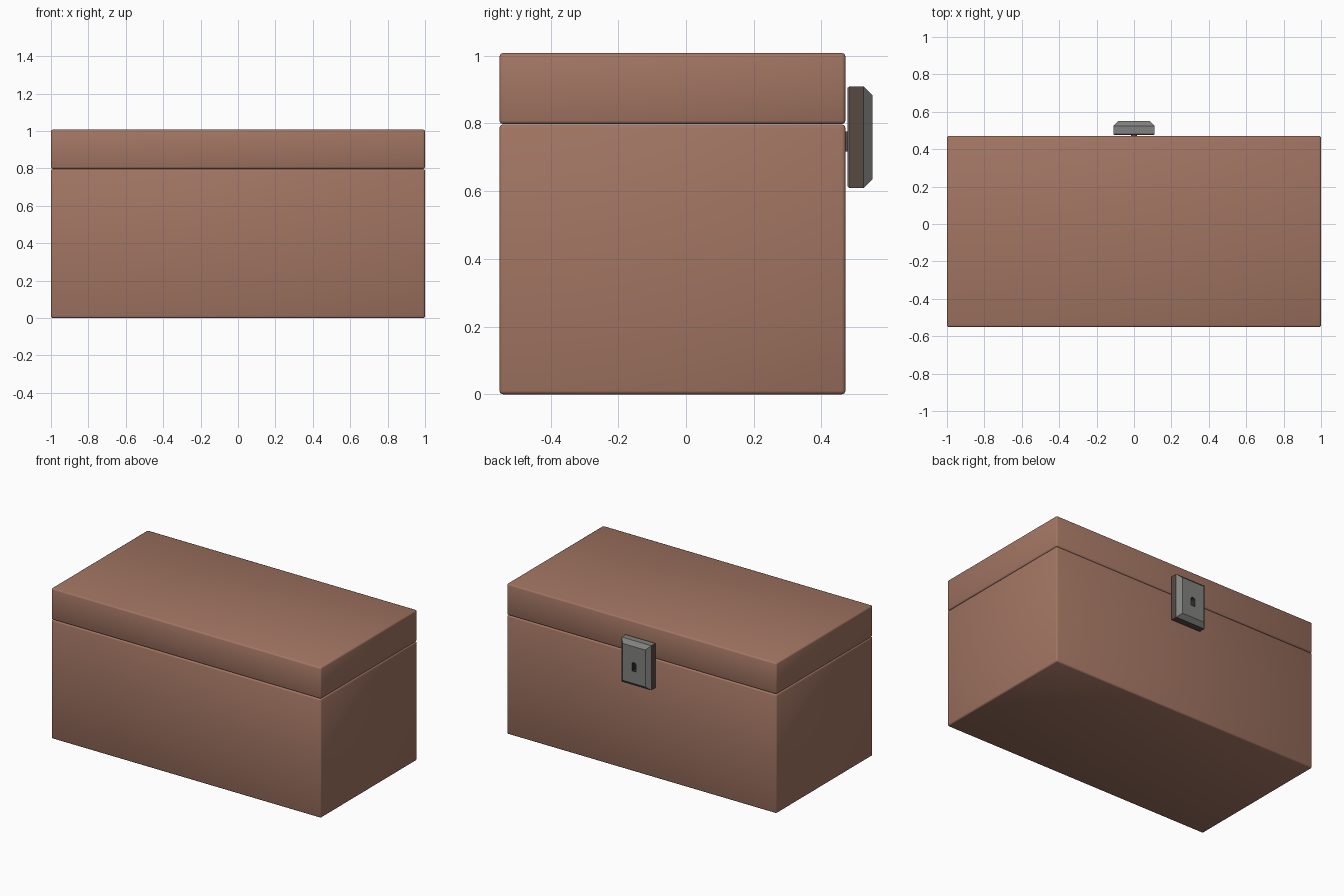
import bpy, bmesh, math

if "Cube" in bpy.data.objects:
    bpy.data.objects.remove(bpy.data.objects["Cube"])


def material(name, rgb):
    m = bpy.data.materials.new(name)
    m.diffuse_color = (*rgb, 1.0)
    m.use_nodes = True
    m.node_tree.nodes["Principled BSDF"].inputs["Base Color"].default_value = m.diffuse_color
    return m


wood = material("brown_wood", (0.36, 0.178, 0.124))
metal = material("grey_metal", (0.22, 0.22, 0.215))
dark_metal = material("dark_brown_metal", (0.098, 0.069, 0.054))
black = material("keyhole_dark", (0.03, 0.028, 0.026))


def add_object(name, bm, *mats):
    bmesh.ops.recalc_face_normals(bm, faces=bm.faces)
    me = bpy.data.meshes.new(name)
    bm.to_mesh(me)
    bm.free()
    for m in mats:
        me.materials.append(m)
    ob = bpy.data.objects.new(name, me)
    bpy.context.collection.objects.link(ob)
    return ob


def loft(bm, rings):
    """Closed solid through matching rings of points."""
    rows = [[bm.verts.new(p) for p in r] for r in rings]
    n = len(rows[0])
    for a, b in zip(rows, rows[1:]):
        for i in range(n):
            j = (i + 1) % n
            bm.faces.new((a[i], a[j], b[j], b[i]))
    bm.faces.new(rows[0])
    bm.faces.new(rows[-1])


def rounded_box(name, z0, z1):
    bm = bmesh.new()
    bmesh.ops.create_cube(bm, size=1)
    for v in bm.verts:
        v.co.x *= 2.0
        v.co.y = v.co.y * 1.022 - 0.04
        v.co.z = z0 + (v.co.z + 0.5) * (z1 - z0)
    bmesh.ops.bevel(bm, geom=bm.edges[:], offset=0.01, segments=2,
                    profile=0.5, affect='EDGES')
    ob = add_object(name, bm, wood)
    bpy.context.view_layer.objects.active = ob
    ob.select_set(True)
    bpy.ops.object.shade_smooth_by_angle(angle=math.radians(50))
    ob.select_set(False)


# chest body and lid, with a groove between them
rounded_box("chest_base", 0.0, 0.797)
rounded_box("chest_lid", 0.798, 1.008)


# lock plate with chamfered outer face
def plate_ring(y, inset):
    x, z0, z1 = 0.11 - inset, 0.61 + inset, 0.909 - inset
    return [(-x, y, z0), (x, y, z0), (x, y, z1), (-x, y, z1)]


bm = bmesh.new()
loft(bm, [plate_ring(0.477, 0.004), plate_ring(0.482, 0),
          plate_ring(0.525, 0), plate_ring(0.551, 0.026)])
lock = add_object("lock_plate", bm, metal, dark_metal, black)


# keyhole outline: slot with a round top
def keyhole(y, r=0.016):
    arc = [(r * math.cos(a), y, 0.76 + r * math.sin(a))
           for a in (math.pi * i / 8 for i in range(9))]
    return arc + [(-r, y, 0.717), (r, y, 0.717)]


bm = bmesh.new()
loft(bm, [keyhole(0.5), keyhole(0.6)])
cutter = add_object("keyhole_cutter", bm)
cutter.hide_render = True
mod = lock.modifiers.new("keyhole", 'BOOLEAN')
mod.operation = 'DIFFERENCE'
mod.solver = 'EXACT'
mod.object = cutter
bpy.context.view_layer.objects.active = lock
bpy.ops.object.modifier_apply(modifier="keyhole")
bpy.data.objects.remove(cutter)

# keyhole walls black, plate sides and underside dark, the rest grey
me = lock.data
for f in me.polygons:
    inside = all(abs(me.vertices[i].co.x) < 0.03 for i in f.vertices)
    side = abs(f.normal.x) > 0.9 or f.normal.z < -0.9
    f.material_index = 2 if inside else 1 if side else 0

# small pin joining the lock to the chest
bm = bmesh.new()
loft(bm, [keyhole(0.465), keyhole(0.48)])
add_object("lock_pin", bm, dark_metal)
